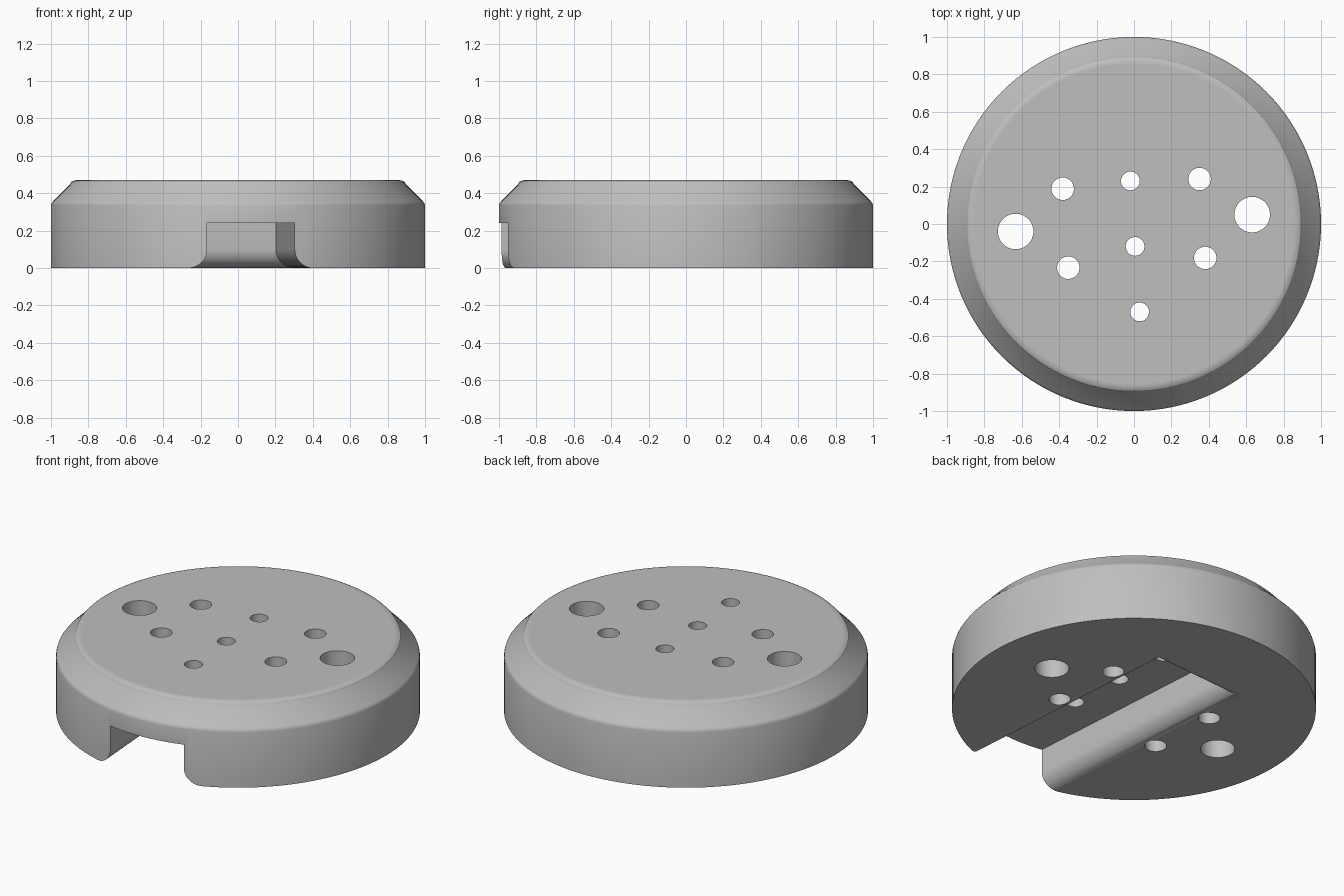
import bpy, bmesh
from math import sin, cos, pi, radians
from mathutils import Matrix

if "Cube" in bpy.data.objects:
    bpy.data.objects.remove(bpy.data.objects["Cube"])

TILT = Matrix.Rotation(radians(4.07), 4, 'Z')   # slot and hole pattern are turned slightly

grey = bpy.data.materials.new("plain grey")
grey.use_nodes = True
grey.diffuse_color = (0.52, 0.52, 0.52, 1)
grey.node_tree.nodes["Principled BSDF"].inputs["Base Color"].default_value = grey.diffuse_color


def make_object(name, bm):
    bmesh.ops.recalc_face_normals(bm, faces=bm.faces)
    mesh = bpy.data.meshes.new(name)
    bm.to_mesh(mesh)
    bm.free()
    mesh.materials.append(grey)
    obj = bpy.data.objects.new(name, mesh)
    bpy.context.collection.objects.link(obj)
    return obj


def loft(bm, rings):
    """Closed solid through a stack of equally long point rings."""
    loops = [[bm.verts.new(p) for p in ring] for ring in rings]
    n = len(loops[0])
    for a, b in zip(loops, loops[1:]):
        for i in range(n):
            j = (i + 1) % n
            bm.faces.new((a[i], a[j], b[j], b[i]))
    bm.faces.new(loops[0])
    bm.faces.new(loops[-1])


# Round body with a softened chamfer along its top rim
def circle(r, z, n=128):
    return [(r * cos(2 * pi * i / n), r * sin(2 * pi * i / n), z) for i in range(n)]


profile = [(1, 0), (1, 0.335), (0.997, 0.346), (0.99, 0.355), (0.9, 0.445)]
for k in range(1, 5):
    a = radians(45 * (1 - k / 4))
    profile.append((0.86 + 0.0566 * sin(a), 0.4134 + 0.0566 * cos(a)))
bm = bmesh.new()
loft(bm, [circle(r, z) for r, z in profile])
body = make_object("round_body", bm)

# Slot open at the front, its lower edges flaring out in a fillet
HALF, BACK, CEILING, FILLET = 0.235, 0.44, 0.24, 0.1


def slot_ring(flare, z):
    w, back = HALF + flare, BACK + flare
    return [(-w, -1.3, z), (w, -1.3, z), (w, back, z), (-w, back, z)]


rings = [slot_ring(FILLET, -0.05)]
for k in range(13):
    a = pi / 2 * (1 - k / 12)
    rings.append(slot_ring(FILLET * (1 - cos(a)), FILLET * (1 - sin(a))))
rings.append(slot_ring(0, CEILING))
bm = bmesh.new()
loft(bm, rings)
bm.transform(TILT)
slot = make_object("slot_cutter", bm)

# Through holes: radius, then positions
holes = [(0.095, [(-0.634, 0.005), (0.634, 0.005)]),
         (0.06, [(sx * 0.367, y) for sx in (-1, 1) for y in (0.215, -0.208)]),
         (0.05, [(-0.003, y) for y in (-0.471, -0.12, 0.231)])]
bm = bmesh.new()
for radius, spots in holes:
    for x, y in spots:
        bmesh.ops.create_cone(bm, cap_ends=True, segments=48, radius1=radius, radius2=radius,
                              depth=1, matrix=Matrix.Translation((x, y, 0.25)))
bm.transform(TILT)
drills = make_object("hole_cutter", bm)

# Cut the body
bpy.ops.object.select_all(action='DESELECT')
bpy.context.view_layer.objects.active = body
body.select_set(True)
for cutter in (slot, drills):
    cutter.hide_render = True
    mod = body.modifiers.new(cutter.name, 'BOOLEAN')
    mod.operation = 'DIFFERENCE'
    mod.solver = 'EXACT'
    mod.object = cutter
    bpy.ops.object.modifier_apply(modifier=mod.name)
    bpy.data.objects.remove(cutter)

# Smooth curves, flat caps
bpy.ops.object.shade_smooth_by_angle(angle=radians(30))
for face in body.data.polygons:
    if abs(face.normal.z) > 0.999:
        face.use_smooth = False
